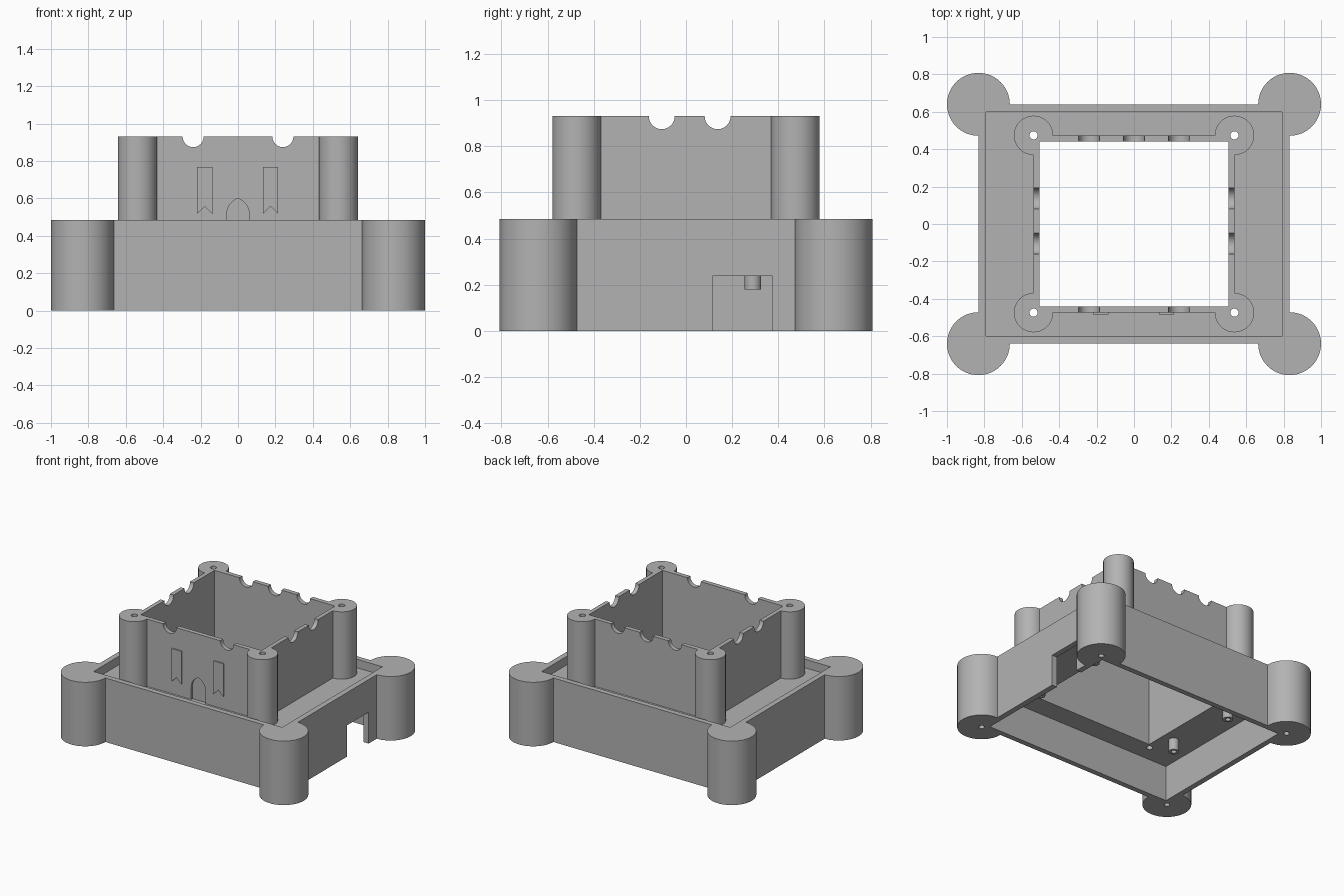
import bpy, bmesh, math
from mathutils import Matrix, Vector

if "Cube" in bpy.data.objects:
    bpy.data.objects.remove(bpy.data.objects["Cube"])

stone = bpy.data.materials.new("grey_stone")
stone.use_nodes = True
GREY = (0.45, 0.45, 0.45, 1)
stone.diffuse_color = GREY
stone.node_tree.nodes["Principled BSDF"].inputs["Base Color"].default_value = GREY

CORNERS = [(sx, sy) for sx in (-1, 1) for sy in (-1, 1)]


def to_object(name, bm):
    bmesh.ops.recalc_face_normals(bm, faces=bm.faces)
    mesh = bpy.data.meshes.new(name)
    bm.to_mesh(mesh)
    bm.free()
    mesh.materials.append(stone)
    obj = bpy.data.objects.new(name, mesh)
    bpy.context.collection.objects.link(obj)
    return obj


def box(name, low, high):
    bm = bmesh.new()
    low, high = Vector(low), Vector(high)
    size = Matrix.Diagonal((*(high - low), 1))
    bmesh.ops.create_cube(bm, size=1, matrix=Matrix.Translation((low + high) / 2) @ size)
    return to_object(name, bm)


def block(name, hx, hy, z0, z1):
    return box(name, (-hx, -hy, z0), (hx, hy, z1))


def cylinder(name, x, y, z0, z1, r, sides=64):
    bm = bmesh.new()
    bmesh.ops.create_cone(bm, cap_ends=True, segments=sides, radius1=r, radius2=r,
                          depth=z1 - z0, matrix=Matrix.Translation((x, y, (z0 + z1) / 2)))
    return to_object(name, bm)


def prism(name, outline, y0, y1):
    """Extrude an x-z outline along y."""
    bm = bmesh.new()
    face = bm.faces.new([bm.verts.new((x, y0, z)) for x, z in outline])
    grown = bmesh.ops.extrude_face_region(bm, geom=[face])["geom"]
    bmesh.ops.translate(bm, vec=(0, y1 - y0, 0),
                        verts=[v for v in grown if isinstance(v, bmesh.types.BMVert)])
    return to_object(name, bm)


def combine(obj, other, operation):
    mod = obj.modifiers.new("combine", "BOOLEAN")
    mod.operation = operation
    mod.solver = "EXACT"
    mod.object = other
    bpy.context.view_layer.objects.active = obj
    bpy.ops.object.modifier_apply(modifier=mod.name)
    bpy.data.objects.remove(other)


def finish(obj):
    bpy.ops.object.select_all(action="DESELECT")
    obj.select_set(True)
    bpy.context.view_layer.objects.active = obj
    bpy.ops.object.shade_smooth_by_angle(angle=math.radians(30))


BASE_TOP, LEDGE_TOP, LEDGE_BOTTOM, KEEP_TOP = 0.485, 0.42, 0.27, 0.93
KEEP_X, KEEP_Y = 0.537, 0.474
ROOM_X, ROOM_Y = 0.505, 0.44

# Lower curtain wall with four round towers
base = block("lower_wall", 0.832, 0.64, 0, BASE_TOP)
for sx, sy in CORNERS:
    combine(base, cylinder("tower", sx * 0.832, sy * 0.64, 0, BASE_TOP, 0.168), "UNION")

# Recess above the ledge, cavity below it, opening through it, side gateway
combine(base, block("recess", 0.79, 0.6, LEDGE_TOP, 1), "DIFFERENCE")
combine(base, block("cavity", 0.79, 0.6, -0.1, LEDGE_BOTTOM), "DIFFERENCE")
combine(base, block("opening", ROOM_X, ROOM_Y, 0.1, 1), "DIFFERENCE")
combine(base, box("gateway", (0.7, 0.115, -0.1), (0.9, 0.375, 0.237)), "DIFFERENCE")
for sx, sy in CORNERS:
    combine(base, cylinder("foot_hole", sx * 0.832, sy * 0.64, -0.1, 0.12, 0.02, 24), "DIFFERENCE")
    combine(base, cylinder("ledge_hole", sx * KEEP_X, sy * KEEP_Y, 0.1, 0.6, 0.022, 24), "DIFFERENCE")
finish(base)

# Hollow pegs under the ledge
for i, (sx, sy) in enumerate(CORNERS):
    x, y = sx * 0.6, sy * 0.29
    peg = cylinder(f"ledge_peg_{i + 1}", x, y, 0.18, LEDGE_BOTTOM, 0.036, 32)
    combine(peg, cylinder("bore", x, y, 0.1, 0.25, 0.018, 24), "DIFFERENCE")
    finish(peg)

# Upper keep with four slimmer towers
keep = block("upper_keep", KEEP_X, KEEP_Y, LEDGE_TOP, KEEP_TOP)
for sx, sy in CORNERS:
    combine(keep, cylinder("tower", sx * KEEP_X, sy * KEEP_Y, LEDGE_TOP, KEEP_TOP, 0.105), "UNION")
combine(keep, block("room", ROOM_X, ROOM_Y, 0.1, 1.2), "DIFFERENCE")
for sx, sy in CORNERS:
    combine(keep, cylinder("tower_hole", sx * KEEP_X, sy * KEEP_Y, 0.1, 1.2, 0.022, 24), "DIFFERENCE")


# Scalloped notches along the keep's top edge
def notch(x, y, axis):
    cutter = cylinder("notch", 0, 0, -0.06, 0.06, 0.056, 48)
    cutter.data.transform(Matrix.Translation((x, y, KEEP_TOP))
                          @ Matrix.Rotation(math.pi / 2, 4, axis))
    combine(keep, cutter, "DIFFERENCE")


for x in (-0.24, 0.24):
    notch(x, -0.457, "X")
for x in (-0.24, 0, 0.24):
    notch(x, 0.457, "X")
for side in (-0.52, 0.52):
    for y in (-0.105, 0.137):
        notch(side, y, "Y")

# Shallow pointed doorway in the front
steps = 8
sweep = math.acos(1 / 3)
right = [(-0.03 + 0.09 * math.cos(sweep * i / steps), 0.515 + 0.09 * math.sin(sweep * i / steps))
         for i in range(steps + 1)]
left = [(-x, z) for x, z in reversed(right[:-1])]
doorway = [(-0.06, 0.4), (0.06, 0.4)] + right + left
combine(keep, prism("doorway", doorway, -0.6, -KEEP_Y + 0.015), "DIFFERENCE")
finish(keep)

# Swallow-tailed banners beside the doorway
for name, x in (("right_banner", -0.178), ("left_banner", 0.174)):
    shape = [(x - 0.041, 0.767), (x - 0.041, 0.517), (x, 0.557),
             (x + 0.041, 0.517), (x + 0.041, 0.767)]
    prism(name, shape, -KEEP_Y - 0.009, -KEEP_Y + 0.005)
